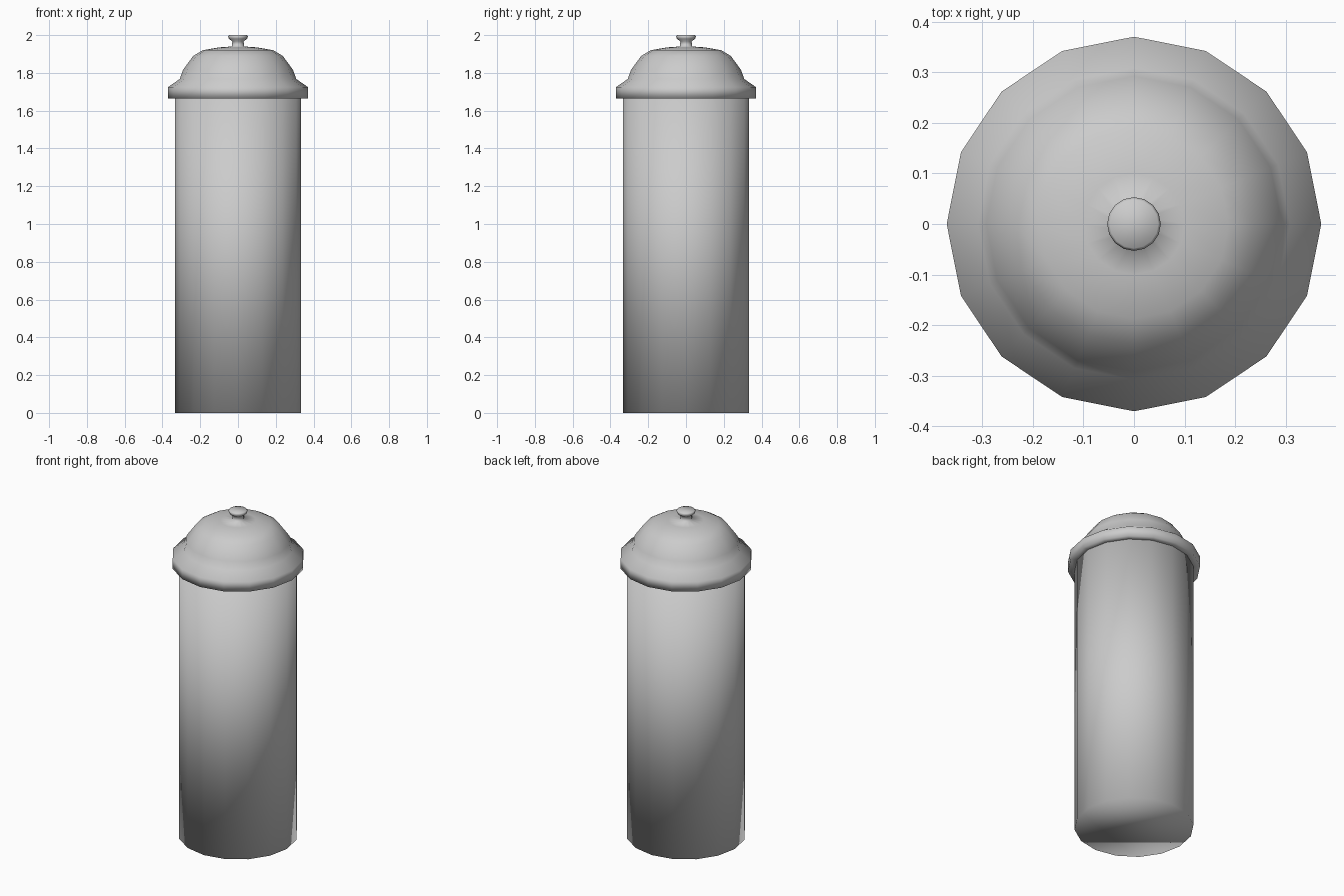
import bpy, bmesh
from math import cos, sin, tau

if "Cube" in bpy.data.objects:
    bpy.data.objects.remove(bpy.data.objects["Cube"])

SIDES = 16


def lathe(name, profile):
    """Revolve an (r, z) profile listed bottom to top, closing both ends."""
    bm = bmesh.new()
    rings = [[bm.verts.new((r * cos(tau * i / SIDES), r * sin(tau * i / SIDES), z))
              for i in range(SIDES)] for r, z in profile]
    for low, high in zip(rings, rings[1:]):
        for i in range(SIDES):
            j = (i + 1) % SIDES
            bm.faces.new((low[i], low[j], high[j], high[i]))
    bm.faces.new(rings[0][::-1])
    bm.faces.new(rings[-1])
    for f in bm.faces:
        f.smooth = True
    mesh = bpy.data.meshes.new(name)
    bm.to_mesh(mesh)
    bm.free()
    obj = bpy.data.objects.new(name, mesh)
    bpy.context.collection.objects.link(obj)
    return obj


# Tall cylindrical body
lathe("canister_body", [(0.333, 0), (0.333, 1.67)])

# Domed lid with overhanging rim and a small flared knob
lathe("lid", [
    (0.333, 1.665), (0.37, 1.665), (0.37, 1.725),
    (0.308, 1.768), (0.292, 1.815), (0.237, 1.89), (0.187, 1.92),
    (0.10, 1.935), (0.032, 1.94), (0.030, 1.967),
    (0.048, 1.98), (0.053, 1.993), (0.048, 2.0),
])
